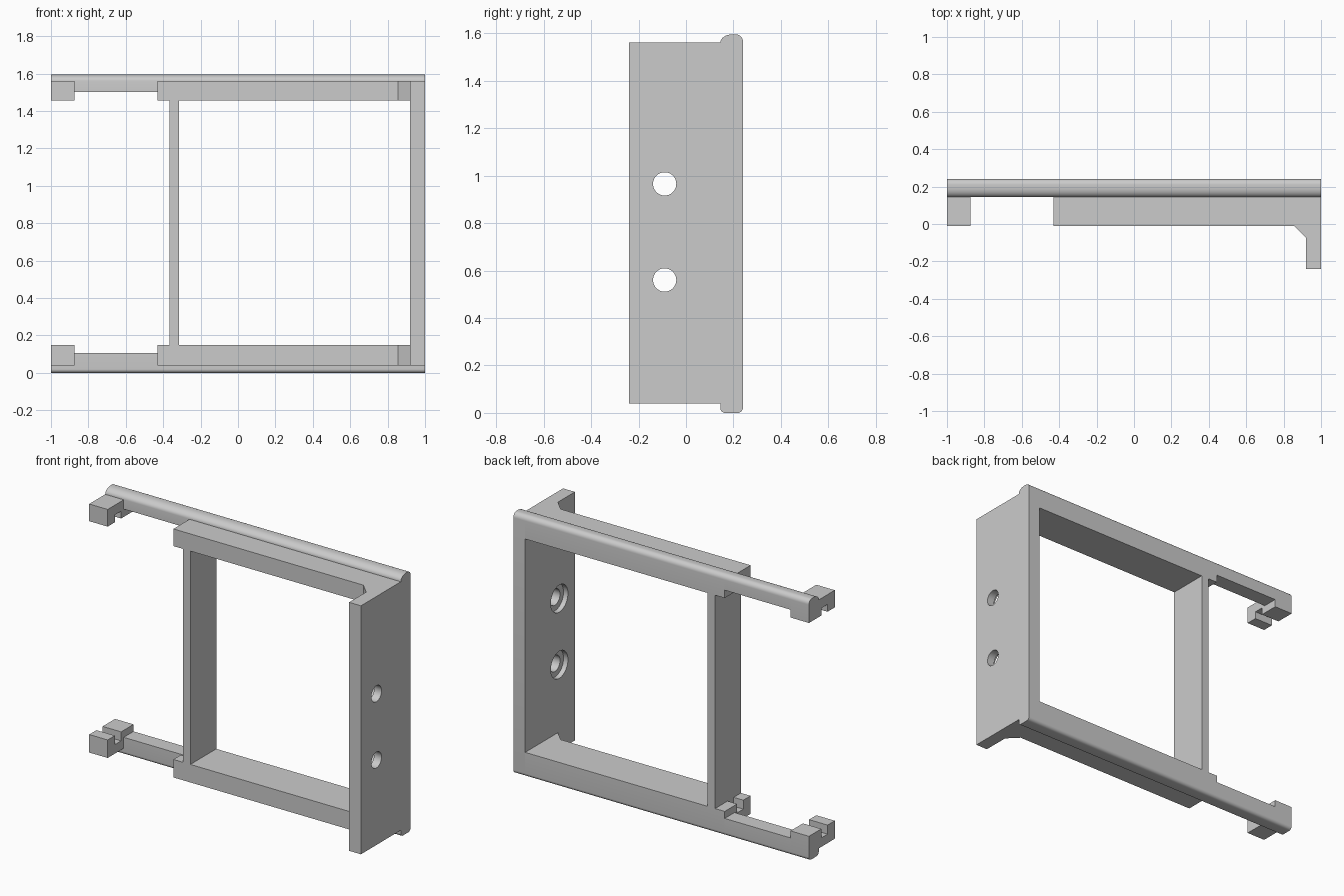
import bpy, bmesh, math

if "Cube" in bpy.data.objects:
    bpy.data.objects.remove(bpy.data.objects["Cube"])

H = 1.595
BACK, FRONT, LIP = 0.24, -0.01, 0.145


def prism(bm, pts, a, b, to3d):
    """Extrude a 2D outline from a to b; to3d maps (u, v, depth) to a point."""
    lo = [bm.verts.new(to3d(u, v, a)) for u, v in pts]
    hi = [bm.verts.new(to3d(u, v, b)) for u, v in pts]
    faces = [bm.faces.new(lo), bm.faces.new(hi[::-1])]
    n = len(pts)
    for i in range(n):
        j = (i + 1) % n
        faces.append(bm.faces.new((lo[i], hi[i], hi[j], lo[j])))
    bmesh.ops.recalc_face_normals(bm, faces=faces)


def finish(bm, name):
    mesh = bpy.data.meshes.new(name)
    bm.to_mesh(mesh)
    bm.free()
    ob = bpy.data.objects.new(name, mesh)
    bpy.context.collection.objects.link(ob)
    bpy.ops.object.select_all(action='DESELECT')
    ob.select_set(True)
    bpy.context.view_layer.objects.active = ob
    return ob


def smooth():
    bpy.ops.object.shade_smooth_by_angle(angle=math.radians(30))


def lip_curve(a, b, c, n=8):
    """Rounded outer edge of a rail: front ellipse a x b, back radius c."""
    ts = [math.pi / 2 * i / n for i in range(n + 1)]
    front = [(LIP + a - a * math.cos(t), b - b * math.sin(t)) for t in ts]
    back = [(BACK - c + c * math.sin(t), c - c * math.cos(t)) for t in ts]
    return front + back


along_x = lambda y, z, x: (x, y, z)
along_z = lambda x, y, z: (x, y, z)
flip = lambda pts: [(y, H - z) for y, z in pts]

lip_bottom = lip_curve(0.02, 0.02, 0.022)
lip_top = lip_curve(0.05, 0.034, 0.03)


# Rails: thin strip, slotted end block, slotted shoulder, solid bar, corner gusset
def rail(name, lip, face, inner, thin, top):
    side = flip if top else (lambda p: p)
    solid = [(FRONT, inner), (FRONT, face), (LIP, face)] + lip + [(BACK, inner)]
    slotted = solid + [(0.12, inner), (0.12, 0.095), (0.06, 0.095), (0.06, inner)]
    strip = lip + [(BACK, thin), (LIP, thin)]
    bm = bmesh.new()
    for pts, x0, x1 in ((slotted, -1, -0.875), (strip, -0.875, -0.43),
                        (slotted, -0.43, -0.365), (solid, -0.365, 0.92)):
        prism(bm, side(pts), x0, x1, along_x)
    z0, z1 = (H - inner, H - face) if top else (face, inner)
    prism(bm, [(0.855, FRONT), (0.92, FRONT), (0.92, -0.075)], z0, z1, along_z)
    finish(bm, name)
    smooth()


rail("bottom_rail", lip_bottom, 0.04, 0.15, 0.107, False)
rail("top_rail", lip_top, 0.035, 0.14, 0.092, True)

# Upright between the rails
bm = bmesh.new()
prism(bm, [(-0.365, FRONT), (-0.315, FRONT), (-0.315, BACK), (-0.365, BACK)],
      0.15, H - 0.14, along_z)
finish(bm, "middle_post")

# Mounting plate on the right end
bm = bmesh.new()
prism(bm, [(-0.24, 0.04), (LIP, 0.04)] + lip_bottom + flip(lip_top)[::-1]
      + [(LIP, H - 0.035), (-0.24, H - 0.035)], 0.92, 1.0, along_x)
plate = finish(bm, "mounting_plate")

# Stepped screw holes: through hole plus wider recess on the inner face
for i, z in enumerate((0.56, 0.965)):
    for kind, r, x0, x1 in (("hole", 0.049, 0.85, 1.1), ("recess", 0.083, 0.85, 0.95)):
        bpy.ops.mesh.primitive_cylinder_add(
            vertices=48, radius=r, depth=x1 - x0,
            location=((x0 + x1) / 2, -0.09, z), rotation=(0, math.pi / 2, 0))
        cutter = bpy.context.object
        cutter.name = f"{kind}_cutter_{i + 1}"
        mod = plate.modifiers.new(cutter.name, 'BOOLEAN')
        mod.operation, mod.solver, mod.object = 'DIFFERENCE', 'EXACT', cutter
        bpy.context.view_layer.objects.active = plate
        bpy.ops.object.modifier_apply(modifier=mod.name)
        bpy.data.objects.remove(cutter)

bpy.ops.object.select_all(action='DESELECT')
plate.select_set(True)
bpy.context.view_layer.objects.active = plate
smooth()
